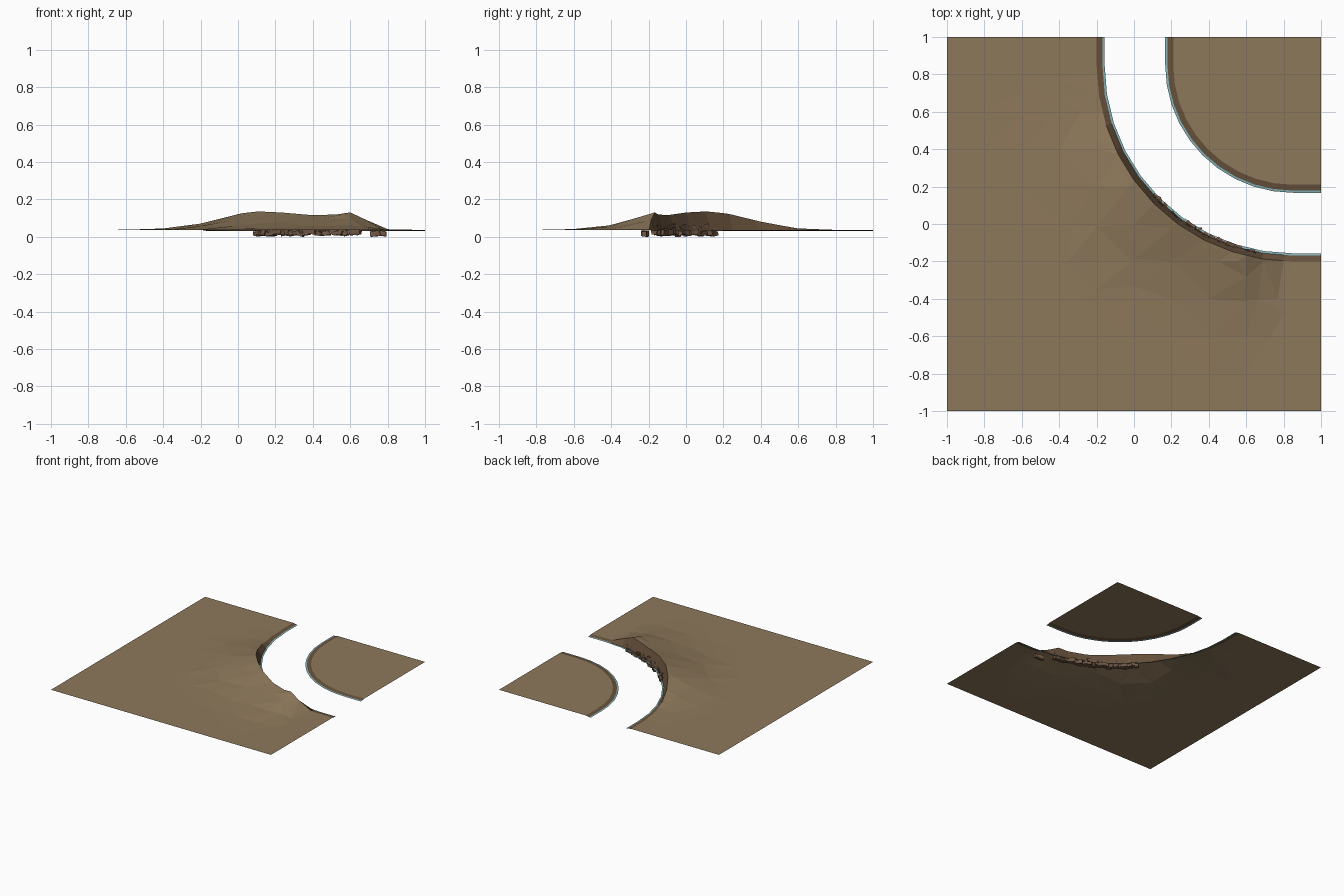
import bpy, bmesh, math, random
from mathutils import Vector, Matrix

if "Cube" in bpy.data.objects:
    bpy.data.objects.remove(bpy.data.objects["Cube"])

random.seed(4)
C = 0.85                      # centre of the river bend (x and y)
R_OUT, R_IN = 1.05, 0.64      # ground rim radii
FLAT, LOW = 0.037, 0.03       # ground level, water edge level


def material(name, col):
    m = bpy.data.materials.new(name)
    m.diffuse_color = (*col, 1)
    m.use_nodes = True
    m.node_tree.nodes["Principled BSDF"].inputs["Base Color"].default_value = m.diffuse_color
    return m


EARTH = material("earth", (0.27, 0.19, 0.105))
BANK = material("bank brown", (0.14, 0.085, 0.046))
WATER = material("water edge", (0.24, 0.45, 0.48))
ROCK = material("rock brown", (0.17, 0.10, 0.062))


def lerp(table, t):
    if t <= table[0][0]:
        return table[0][1]
    for (a, u), (b, v) in zip(table, table[1:]):
        if t <= b:
            return u + (v - u) * (t - a) / (b - a)
    return table[-1][1]


ALONG = [(3, 0), (14, .08), (25, .42), (34, .8), (43, 1), (54, .93), (65, .78),
         (70, .76), (76, .95), (82, .45), (87, .04), (92, 0)]
AWAY = [(0, 1), (.1, .75), (.22, .36), (.4, .08), (.6, 0)]


def axis_point(p):
    """Nearest point on the bend centre, or straight across on the end runs."""
    return Vector((max(C, p.x), max(C, p.y), p.z))


def hill(p):
    th = math.degrees(math.atan2(C - p.y, C - p.x))
    d = (p - axis_point(p)).xy.length - R_OUT
    return FLAT + 0.1 * lerp(ALONG, th) * lerp(AWAY, max(d, 0))


def arc(r, n):
    pts = [(C - r, 1)]
    for i in range(n + 1):
        a = math.pi / 2 * i / n
        pts.append((C - r * math.cos(a), C - r * math.sin(a)))
    return pts + [(1, C - r)]


def finish(bm, name, mats):
    me = bpy.data.meshes.new(name)
    bm.to_mesh(me)
    bm.free()
    for m in mats:
        me.materials.append(m)
    ob = bpy.data.objects.new(name, me)
    bpy.context.collection.objects.link(ob)
    return ob


def ground(name, outline, radius, height, side):
    """Gridded ground plate with a bank strip and a water strip along the bend."""
    bm = bmesh.new()
    f = bm.faces.new([bm.verts.new((x, y, 0)) for x, y in outline])
    bmesh.ops.triangulate(bm, faces=[f])
    for i in range(-4, 5):
        for n in ((1, 0, 0), (0, 1, 0)):
            bmesh.ops.bisect_plane(bm, geom=bm.verts[:] + bm.edges[:] + bm.faces[:],
                                   plane_co=Vector(n) * i * 0.2, plane_no=n, dist=1e-4)
    # remove the leftover diagonals so that only grid cells remain
    bmesh.ops.dissolve_limit(bm, angle_limit=0.01, verts=[], edges=[
        e for e in bm.edges if not e.is_boundary and
        abs(e.verts[0].co.x - e.verts[1].co.x) > 1e-4 and
        abs(e.verts[0].co.y - e.verts[1].co.y) > 1e-4])
    for v in bm.verts:
        v.co.z = height(v.co)
    bmesh.ops.triangulate(bm, faces=bm.faces[:])
    bm.normal_update()
    for fc in bm.faces:
        if fc.normal.z < 0:
            fc.normal_flip()

    def outer(e):
        return any(all(abs(v.co[k] - s) < 1e-4 for v in e.verts)
                   for k in (0, 1) for s in (-1, 1))
    rim = [e for e in bm.edges if e.is_boundary and not outer(e)]
    for width, z, mat in ((0.031, LOW + 0.002, 1), (0.012, LOW, 2)):
        res = bmesh.ops.extrude_edge_only(bm, edges=rim)["geom"]
        for g in res:
            if isinstance(g, bmesh.types.BMVert):
                d = axis_point(g.co) - g.co
                d.z = 0
                g.co += d.normalized() * width * side
                g.co.z = z
            elif isinstance(g, bmesh.types.BMFace):
                g.material_index = mat
        rim = [g for g in res if isinstance(g, bmesh.types.BMEdge) and g.is_boundary
               and not outer(g) and all(abs(v.co.z - z) < 1e-6 for v in g.verts)]
    bm.normal_update()
    for fc in bm.faces:
        if fc.normal.z < 0:
            fc.normal_flip()
    return finish(bm, name, [EARTH, BANK, WATER])


# Outer ground with the hill, and the small inner corner
ground("outer_ground", arc(R_OUT, 10) + [(1, -1), (-1, -1), (-1, 1)], R_OUT, hill, 1)
ground("inner_ground", arc(R_IN, 10) + [(1, 1)], R_IN, lambda p: FLAT, -1)

# Rocks heaped at the foot of the cliff
bm = bmesh.new()


def rock(th, r, z, size):
    a = math.radians(th)
    vs = bmesh.ops.create_cube(bm, size=1)["verts"]
    sc = Vector((size * random.uniform(.8, 1.1), size * random.uniform(1, 1.7),
                 size * random.uniform(.65, 1)))
    rot = Matrix.Rotation(a + random.uniform(-.4, .4), 3, 'Z') @ \
        Matrix.Rotation(random.uniform(-.25, .25), 3, 'X')
    for v in vs:
        v.co = rot @ Vector([c * s * random.uniform(.75, 1.1) for c, s in zip(v.co, sc)])
    low = min(v.co.z for v in vs)
    for v in vs:
        v.co += Vector((C - r * math.cos(a), C - r * math.sin(a), z - low))


for i in range(34):
    t = 43 + 35 * i / 33
    rock(t, 1.03 + random.uniform(-.012, .012), random.uniform(0, .012), .033)
    if i % 2:
        rock(t, 1.035, random.uniform(.025, .045), .026)
for t in (84, 86):
    rock(t, 1.075, 0, .034)
rock(60, 1.03, 0, .034)
bmesh.ops.triangulate(bm, faces=bm.faces[:])
finish(bm, "cliff_rocks", [ROCK])
